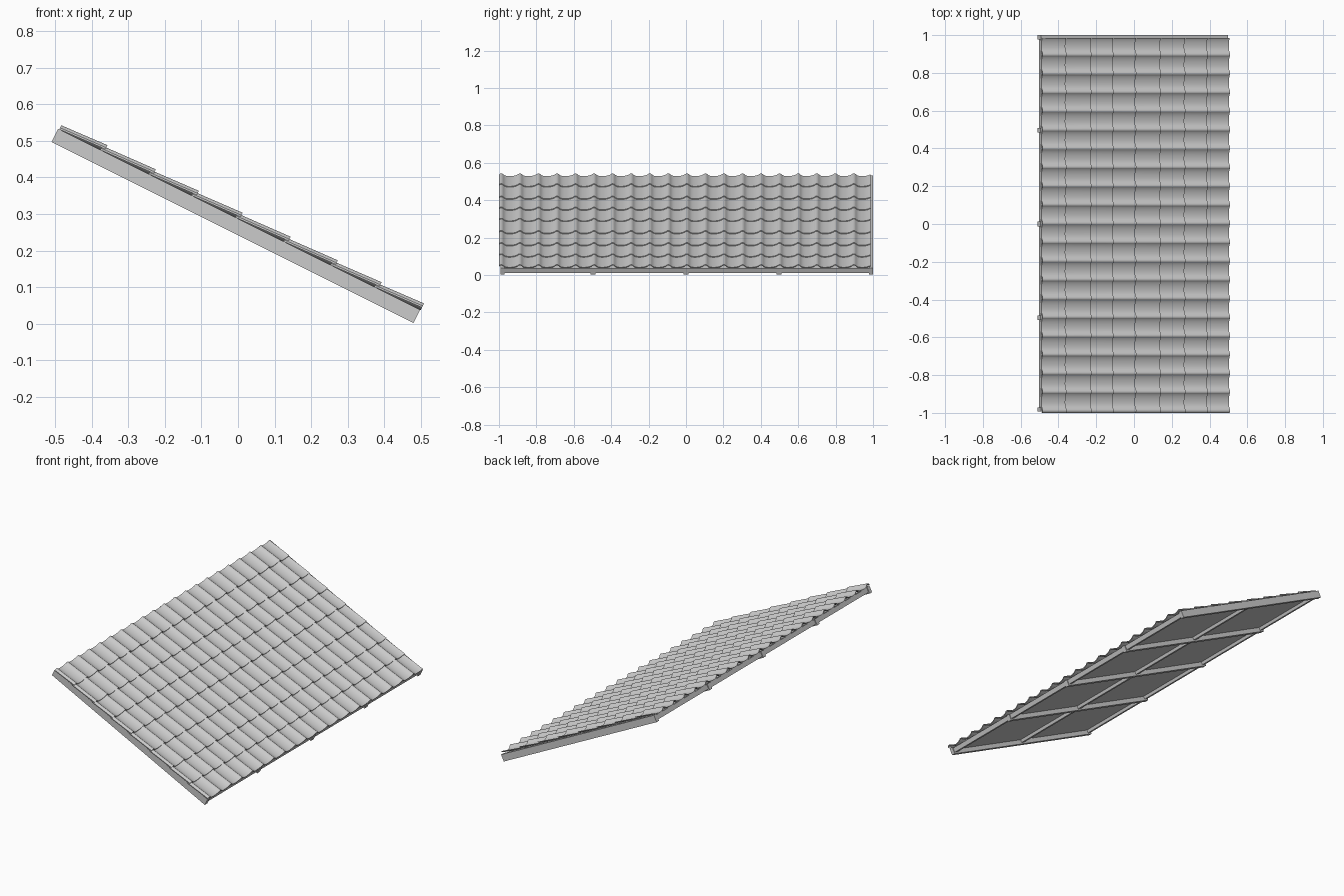
import bpy, bmesh, math
from mathutils import Vector

if "Cube" in bpy.data.objects:
    bpy.data.objects.remove(bpy.data.objects["Cube"])

# Roof frame: s runs down the slope, n is the roof normal
ANG = math.atan(0.5)
U = Vector((math.cos(ANG), 0, -math.sin(ANG)))
N = Vector((math.sin(ANG), 0, math.cos(ANG)))
P0 = Vector((-0.51, 0, 0.497))
LENGTH = 1.107


def place(s, y, n):
    return P0 + U * s + N * n + Vector((0, y, 0))


def finish(name, bm, smooth=False):
    bmesh.ops.recalc_face_normals(bm, faces=bm.faces)
    mesh = bpy.data.meshes.new(name)
    bm.to_mesh(mesh)
    bm.free()
    obj = bpy.data.objects.new(name, mesh)
    bpy.context.collection.objects.link(obj)
    if smooth:
        bpy.ops.object.select_all(action='DESELECT')
        obj.select_set(True)
        bpy.context.view_layer.objects.active = obj
        bpy.ops.object.shade_smooth_by_angle(angle=math.radians(35))
    return obj


def beam(name, s, y, n):
    # Box given by (min, max) ranges in the roof frame
    bm = bmesh.new()
    bmesh.ops.create_cube(bm, size=1)
    for v in bm.verts:
        a, b, c = (v.co.x + 0.5, v.co.y + 0.5, v.co.z + 0.5)
        v.co = place(s[0] + a * (s[1] - s[0]), y[0] + b * (y[1] - y[0]),
                     n[0] + c * (n[1] - n[0]))
    return finish(name, bm)


# Rafters
for i, (y, w, top) in enumerate([(-0.982, 0.022, 0.04), (-0.497, 0.025, 0.036),
                                 (0.0, 0.025, 0.036), (0.497, 0.025, 0.036),
                                 (0.989, 0.022, 0.04)]):
    beam(f"rafter_{i + 1}", (0, LENGTH), (y - w / 2, y + w / 2), (0, top))

# Cross beams at ridge, middle and eave
for name, s in (("ridge_beam", 0.004), ("middle_beam", 0.54), ("eave_beam", 1.08)):
    beam(name, (s, s + 0.022), (-0.98, 0.985), (0.008, 0.034))

# Boarding under the tiles
beam("roof_board", (0.012, 1.095), (-0.985, 0.985), (0.025, 0.031))

# Tile cross-section (y, height): narrow roll, then a shallow pan
PROFILE = [(0.000, 0.012), (0.004, 0.017), (0.010, 0.0195), (0.017, 0.019),
           (0.023, 0.015), (0.029, 0.0095), (0.038, 0.0055), (0.050, 0.0035),
           (0.062, 0.0035), (0.075, 0.005), (0.087, 0.008), (0.097, 0.012),
           (0.101, 0.0145)]
THICK = 0.005
PITCH = 0.0992
ROW_ENDS = [0.141, 0.289, 0.42, 0.554, 0.701, 0.845, 0.979, 1.109]


def add_tile(bm, s0, s1, y0):
    section = [(y, h + THICK * 0.6) for y, h in PROFILE]
    section += [(y, h - THICK * 0.4) for y, h in reversed(PROFILE)]
    rings = []
    for s, lift in ((s0, 0.030), (s1, 0.038)):
        rings.append([bm.verts.new(place(s, y0 + y, lift + h)) for y, h in section])
    k, m = len(section), len(PROFILE)
    for i in range(k):
        j = (i + 1) % k
        bm.faces.new((rings[0][i], rings[0][j], rings[1][j], rings[1][i]))
    for r in rings:
        for i in range(m - 1):
            bm.faces.new((r[i], r[i + 1], r[k - 2 - i], r[k - 1 - i]))


# Tile courses, each tipped over the course below
for row, end in enumerate(ROW_ENDS):
    start = 0.0035 if row == 0 else ROW_ENDS[row - 1] - 0.012
    bm = bmesh.new()
    for col in range(20):
        add_tile(bm, start, end, -1.0 + col * PITCH)
    finish(f"tile_course_{row + 1}", bm, smooth=True)
